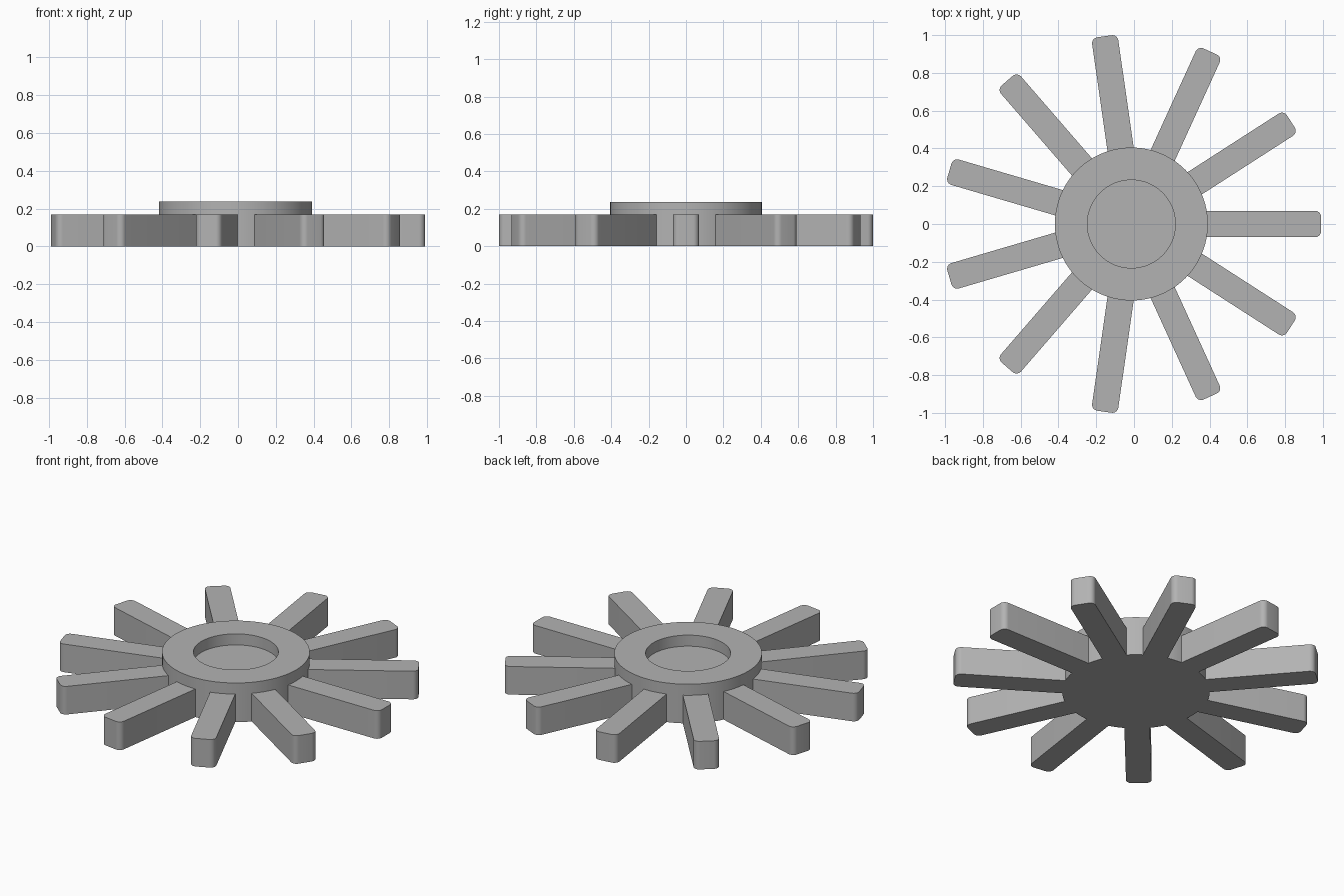
import bpy, bmesh, math
from mathutils import Matrix, Vector

if "Cube" in bpy.data.objects:
    bpy.data.objects.remove(bpy.data.objects["Cube"])

CX = -0.014                      # hub axis offset that centres the odd-armed wheel
ARMS, ARM_LEN, HALF_W, CORNER, ARM_H = 11, 1.004, 0.07, 0.032, 0.17
HUB_R, HUB_H, RECESS_R, SEGS = 0.405, 0.237, 0.233, 96

grey = bpy.data.materials.new("grey")
grey.diffuse_color = (0.45, 0.45, 0.45, 1)
grey.use_nodes = True
grey.node_tree.nodes["Principled BSDF"].inputs["Base Color"].default_value = grey.diffuse_color


def finish(bm, name, angle):
    """Turn a bmesh into a shaded, coloured object."""
    bmesh.ops.recalc_face_normals(bm, faces=bm.faces)
    mesh = bpy.data.meshes.new(name)
    bm.to_mesh(mesh)
    bm.free()
    mesh.materials.append(grey)
    obj = bpy.data.objects.new(name, mesh)
    bpy.context.collection.objects.link(obj)
    bpy.ops.object.select_all(action='DESELECT')
    obj.select_set(True)
    bpy.context.view_layer.objects.active = obj
    bpy.ops.object.shade_smooth_by_angle(angle=math.radians(angle))
    return obj


# Hub: round disc with a shallow round recess in its top
bm = bmesh.new()
rings = []
for r, z in [(HUB_R, 0), (HUB_R, HUB_H), (RECESS_R, HUB_H), (RECESS_R, ARM_H)]:
    rings.append([bm.verts.new((CX + r * math.cos(a), r * math.sin(a), z))
                  for a in (2 * math.pi * i / SEGS for i in range(SEGS))])
for low, high in zip(rings, rings[1:]):
    for i in range(SEGS):
        j = (i + 1) % SEGS
        bm.faces.new((low[i], low[j], high[j], high[i]))
bm.faces.new(rings[0][::-1])
bm.faces.new(rings[-1])
finish(bm, "hub", 30)

# Arm outline: straight bar with two rounded outer corners
inner = math.sqrt(HUB_R ** 2 - HALF_W ** 2) - 0.003
outline = [(inner, -HALF_W)]
for side, start in ((-1, -90), (1, 0)):
    for k in range(9):
        a = math.radians(start + 90 * k / 8)
        outline.append((ARM_LEN - CORNER + CORNER * math.cos(a),
                        side * (HALF_W - CORNER) + CORNER * math.sin(a)))
outline.append((inner, HALF_W))

# Arms: the bar repeated evenly around the hub
for n in range(ARMS):
    bm = bmesh.new()
    base = bm.faces.new([bm.verts.new((x, y, 0)) for x, y in outline])
    top = bmesh.ops.extrude_face_region(bm, geom=[base], use_keep_orig=True)
    bmesh.ops.translate(bm, vec=Vector((0, 0, ARM_H)),
                        verts=[g for g in top["geom"] if isinstance(g, bmesh.types.BMVert)])
    bm.transform(Matrix.Translation((CX, 0, 0)) @ Matrix.Rotation(2 * math.pi * n / ARMS, 4, 'Z'))
    finish(bm, f"arm_{n + 1}", 30)
